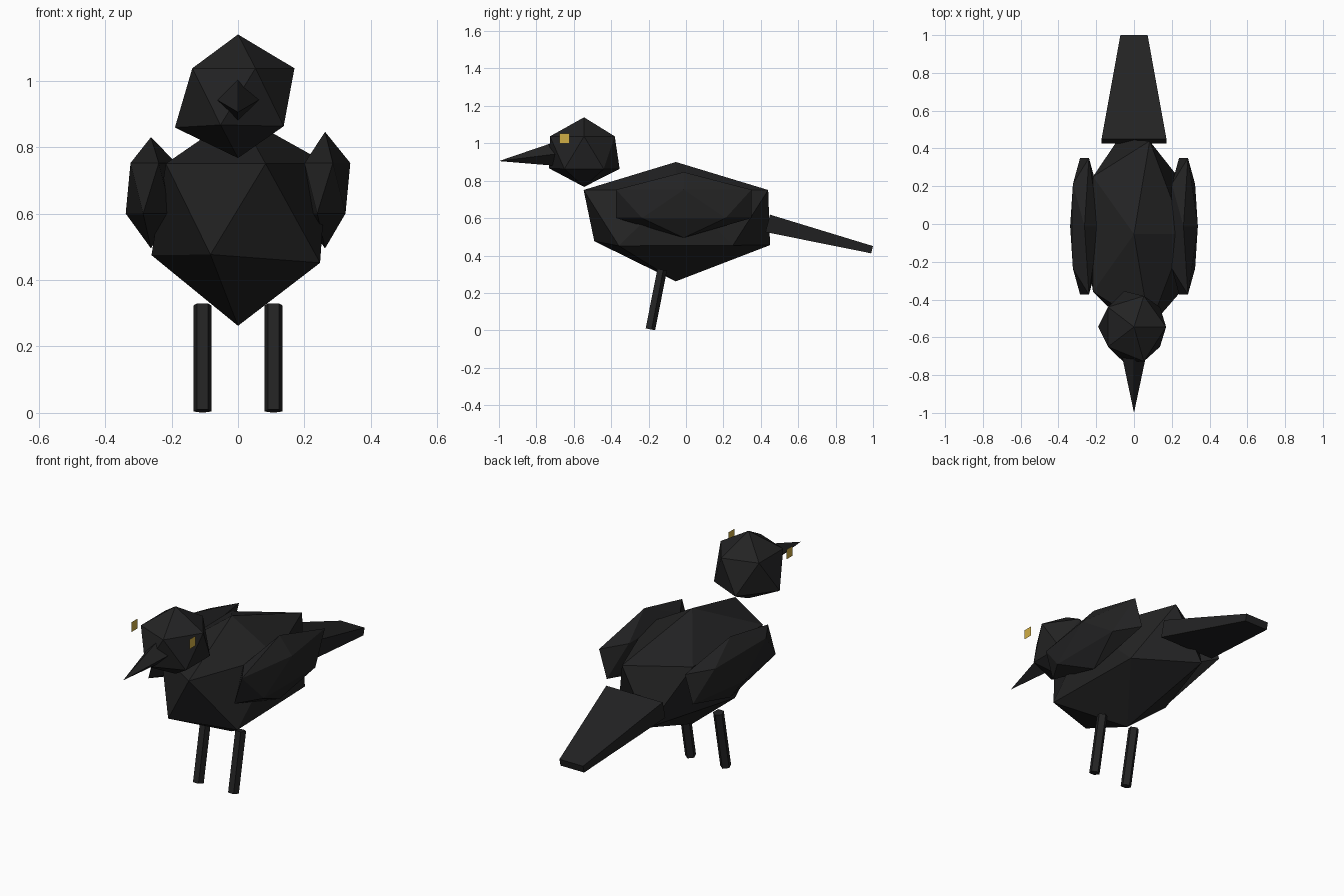
import bpy, bmesh, math
from mathutils import Vector, Matrix

if "Cube" in bpy.data.objects:
    bpy.data.objects.remove(bpy.data.objects["Cube"])


def material(name, color):
    m = bpy.data.materials.new(name)
    m.diffuse_color = (*color, 1)
    m.use_nodes = True
    m.node_tree.nodes["Principled BSDF"].inputs["Base Color"].default_value = m.diffuse_color
    return m


BLACK = material("feather_black", (0.0165, 0.0165, 0.017))
GOLD = material("eye_gold", (0.63, 0.42, 0.06))


def finish(name, bm, mat):
    bmesh.ops.recalc_face_normals(bm, faces=bm.faces[:])
    me = bpy.data.meshes.new(name)
    bm.to_mesh(me)
    bm.free()
    me.materials.append(mat)
    ob = bpy.data.objects.new(name, me)
    bpy.context.collection.objects.link(ob)
    return ob


def ico(name, center, radii, moves):
    """Scaled 20-sided ball with a few corners nudged."""
    bm = bmesh.new()
    bmesh.ops.create_icosphere(bm, subdivisions=1, radius=1)
    bm.verts.ensure_lookup_table()
    for v in bm.verts:
        v.co = Vector(a * b + c for a, b, c in zip(v.co, radii, center))
    for i, d in moves.items():
        bm.verts[i].co += Vector(d)
    return finish(name, bm, BLACK)


def tapered(name, a, b, size_a, size_b, sides, turn):
    """Prism from a to b in a plane of constant x; sizes are (x, up) radii."""
    a, b = Vector(a), Vector(b)
    axis = (b - a).normalized()
    across = Vector((1, 0, 0))
    up = across.cross(axis)
    bm = bmesh.new()
    rings = []
    for p, (sx, su) in ((a, size_a), (b, size_b)):
        ring = []
        for k in range(sides):
            t = turn + k * math.tau / sides
            ring.append(bm.verts.new(p + across * sx * math.cos(t) + up * su * math.sin(t)))
        rings.append(ring)
    for k in range(sides):
        n = (k + 1) % sides
        bm.faces.new((rings[0][k], rings[0][n], rings[1][n], rings[1][k]))
    bm.faces.new(rings[0])
    bm.faces.new(rings[1])
    bmesh.ops.remove_doubles(bm, verts=bm.verts[:], dist=1e-5)
    return finish(name, bm, BLACK)


# Body and head
ico("body", (0, -0.054, 0.605), (0.30, 0.58, 0.325), {
    0: (0, 0, -0.018), 11: (0, 0, -0.03), 1: (0.03, 0, -0.008),
    2: (0, 0.057, 0.017), 3: (0.008, 0, 0.015), 4: (0, 0.01, -0.004), 5: (0.015, 0, -0.005)})
ico("head", (0, -0.545, 0.95), (0.19, 0.20, 0.195), {
    0: (0, 0, 0.012), 11: (0, 0, -0.006), 2: (0, -0.018, 0.004), 3: (-0.02, 0, -0.004),
    4: (0, 0.02, 0), 6: (0, -0.012, 0), 9: (0, -0.006, 0)})

# Folded wings
ico("left_wing", (-0.262, -0.012, 0.676), (0.085, 0.425, 0.17), {
    0: (0, 0, -0.011), 11: (0, 0, -0.016)})
ico("right_wing", (0.262, -0.012, 0.676), (0.085, 0.425, 0.17), {0: (0, 0, -0.011)})

# Beak: four-sided cone
tapered("beak", (0, -0.635, 0.95), (0, -1.0, 0.905), (0.077, 0.077), (0, 0), 4, 0)

# Tail: flat tapering box
r2 = math.sqrt(2)
tapered("tail", (0, 0.437, 0.572), (0, 0.995, 0.431),
        (0.172 * r2, 0.048 * r2), (0.072 * r2, 0.02 * r2), 4, math.pi / 4)

# Five-sided legs and floating eye plates
for side, s in (("left", -1), ("right", 1)):
    tapered(side + "_leg", (s * 0.107, -0.193, 0.006), (s * 0.107, -0.13, 0.325),
            (0.0285, 0.0285), (0.0285, 0.0285), 5, -math.pi / 2)
    bm = bmesh.new()
    q = [bm.verts.new((s * 0.177, -0.65 + 0.027 * u, 1.026 + 0.027 * w))
         for u, w in ((-1, -1), (1, -1), (1, 1), (-1, 1))]
    face = bm.faces.new(q if s > 0 else q[::-1])
    me = bpy.data.meshes.new(side + "_eye")
    bm.to_mesh(me)
    bm.free()
    me.materials.append(GOLD)
    bpy.context.collection.objects.link(bpy.data.objects.new(side + "_eye", me))
